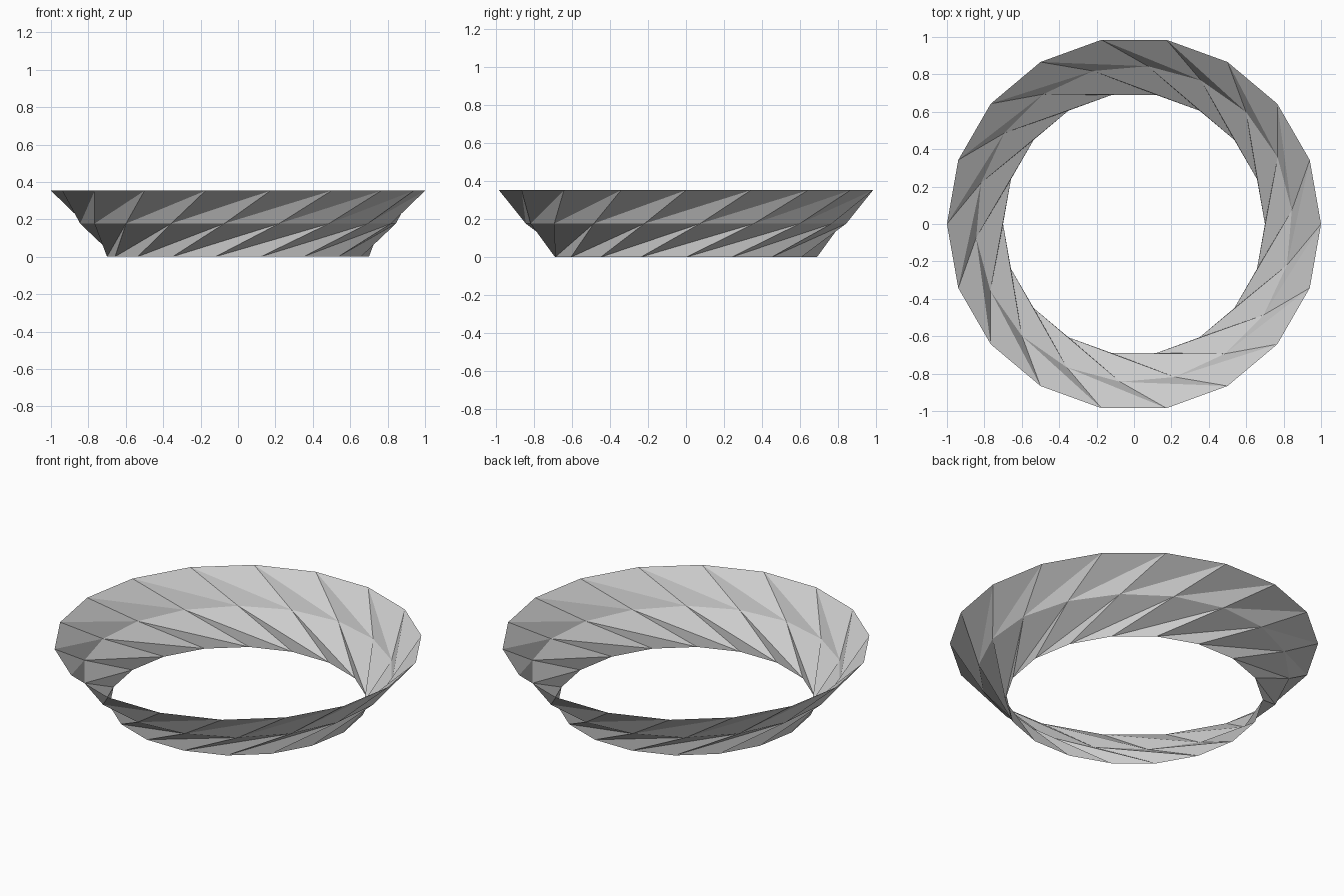
import bpy
import bmesh
from math import cos, sin, radians

cube = bpy.data.objects.get("Cube")
if cube:
    bpy.data.objects.remove(cube, do_unlink=True)

SIDES = 18
STEP = 360 / SIDES

# Single plain colour
grey = bpy.data.materials.new("light grey")
grey.use_nodes = True
colour = (0.6, 0.6, 0.6, 1)
grey.diffuse_color = colour
grey.node_tree.nodes["Principled BSDF"].inputs["Base Color"].default_value = colour

bm = bmesh.new()


def ring(radius, z, turn):
    """Regular polygon of vertices, turned by an angle in degrees."""
    angles = [radians(i * STEP + turn) for i in range(SIDES)]
    return [bm.verts.new((radius * cos(a), radius * sin(a), z)) for a in angles]


def twisted_band(lower, upper):
    """Join two rings with alternating triangles."""
    for i in range(SIDES):
        j = (i + 1) % SIDES
        bm.faces.new((lower[i], lower[j], upper[j]))
        bm.faces.new((lower[i], upper[j], upper[i]))


# Each ring is turned further than the one below, giving the twisted flare
bottom = ring(0.7, 0, 0)
middle = ring(0.847, 0.177, 25)
top = ring(1.0, 0.353, 40)
twisted_band(bottom, middle)
twisted_band(middle, top)

mesh = bpy.data.meshes.new("twisted_ring")
bm.to_mesh(mesh)
bm.free()
mesh.materials.append(grey)
band = bpy.data.objects.new("twisted_ring", mesh)
bpy.context.collection.objects.link(band)
